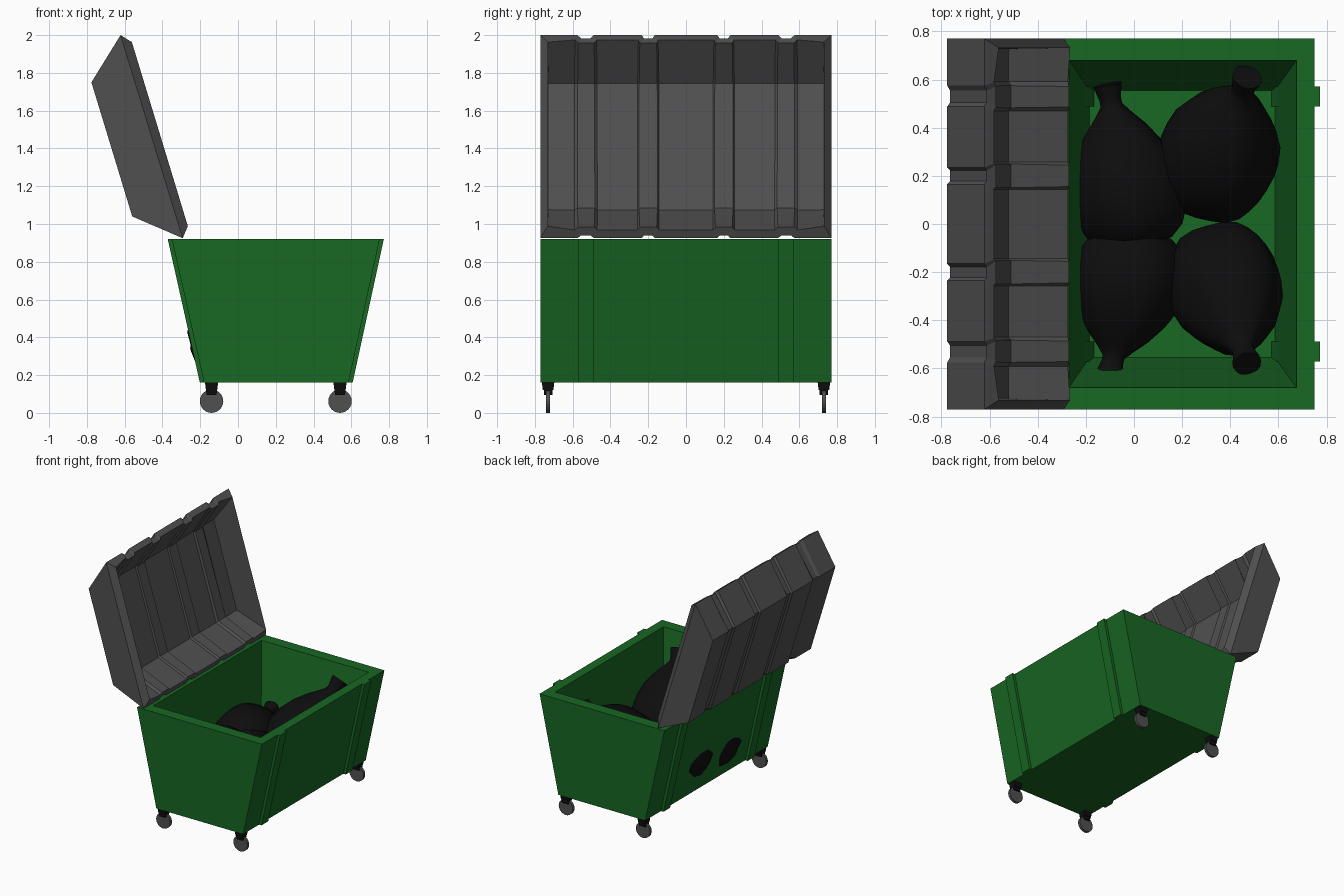
import bpy, bmesh, math
from mathutils import Vector

if "Cube" in bpy.data.objects:
    bpy.data.objects.remove(bpy.data.objects["Cube"])


def material(name, rgb):
    m = bpy.data.materials.new(name)
    m.diffuse_color = (*rgb, 1)
    m.use_nodes = True
    m.node_tree.nodes["Principled BSDF"].inputs["Base Color"].default_value = m.diffuse_color
    return m


GREEN = material("green_plastic", (0.009, 0.135, 0.017))
GREY = material("dark_grey_plastic", (0.08, 0.08, 0.08))
BLACK = material("black_plastic", (0.004, 0.004, 0.004))


def finish(name, bm, mat, recalc=True):
    if recalc:
        bmesh.ops.recalc_face_normals(bm, faces=bm.faces[:])
    me = bpy.data.meshes.new(name)
    bm.to_mesh(me)
    bm.free()
    me.materials.append(mat)
    ob = bpy.data.objects.new(name, me)
    bpy.context.collection.objects.link(ob)
    return ob


def rings_to_mesh(name, rings, mat):
    """Skin a stack of equal-length vertex rings and cap both ends."""
    bm = bmesh.new()
    vs = [[bm.verts.new(p) for p in r] for r in rings]
    n = len(vs[0])
    for a, b in zip(vs, vs[1:]):
        for i in range(n):
            bm.faces.new((a[i], a[(i + 1) % n], b[(i + 1) % n], b[i]))
    bm.faces.new(vs[0][::-1])
    bm.faces.new(vs[-1])
    return finish(name, bm, mat)


def rect(x0, x1, y0, y1, z):
    return [(x0, y0, z), (x1, y0, z), (x1, y1, z), (x0, y1, z)]


# Bin body: outer wall, rim, inner wall and floor
rings_to_mesh("bin_body", [
    rect(-0.18, 0.585, -0.77, 0.77, 0.16),
    rect(-0.35, 0.75, -0.77, 0.77, 0.92),
    rect(-0.27, 0.675, -0.68, 0.68, 0.92),
    rect(-0.185, 0.585, -0.555, 0.555, 0.2)], GREEN)

# Upright ribs on the two long sides
for side, xb, xt, d in (("left", -0.18, -0.35, -0.022), ("right", 0.585, 0.75, 0.022)):
    for y in (-0.53, 0.53):
        rings_to_mesh(f"{side}_rib", [
            rect(xb - d, xb + d, y - 0.042, y + 0.042, 0.16),
            rect(xt - d, xt + d, y - 0.042, y + 0.042, 0.92)], GREEN)

# Lid: ribbed profile swept along y, closed at the ends, then thickened
profile = [(-0.622, 2.0), (-0.776, 1.75), (-0.56, 1.04), (-0.293, 0.925)]
groove = [(0.01, -0.017), (0.012, 0.0), (0.012, 0.012), (0.005, 0.015)]
half = [(0.165, 0), (0.178, 1), (0.222, 1), (0.235, 0),
        (0.488, 0), (0.505, 1), (0.555, 1), (0.575, 0), (0.77, 0)]
stations = [(-y, d) for y, d in reversed(half)] + half
bm = bmesh.new()
rows = [[bm.verts.new((p[0] + d * g[0], y, p[1] + d * g[1]))
         for p, g in zip(profile, groove)] for y, d in stations]
for a, b in zip(rows, rows[1:]):
    for i in range(3):
        bm.faces.new((a[i], b[i], b[i + 1], a[i + 1]))
bm.faces.new(rows[0])
bm.faces.new(rows[-1][::-1])
bm.normal_update()
bm.faces.ensure_lookup_table()
if bm.faces[1].normal.x > 0:
    bmesh.ops.reverse_faces(bm, faces=bm.faces[:])
lid = finish("lid", bm, GREY, recalc=False)
sol = lid.modifiers.new("thickness", "SOLIDIFY")
sol.thickness = 0.047
sol.offset = -1
sol.use_even_offset = True

# Casters: tapered mount, fork block and wheel
for x in (-0.14, 0.54):
    for y in (-0.73, 0.73):
        rings_to_mesh("caster_mount", [
            rect(x - h, x + h, y - w, y + w, z) for h, w, z in
            ((0.026, 0.022, 0.095), (0.03, 0.023, 0.122),
             (0.03, 0.028, 0.122), (0.035, 0.033, 0.162))], BLACK)
        ring = [(x + 0.062 * math.cos(k * math.tau / 24), 0.062 * (1 + math.sin(k * math.tau / 24)))
                for k in range(24)]
        rings_to_mesh("caster_wheel", [[(px, y + s, pz) for px, pz in ring]
                                       for s in (-0.011, 0.011)], GREY)

# Rubbish bags: tied pear shapes with soft creases, settled on the floor
bag_profile = [(0.0, 0.3), (0.02, 0.6), (0.09, 0.83), (0.2, 0.97), (0.33, 1.0), (0.46, 0.94),
               (0.6, 0.77), (0.72, 0.54), (0.81, 0.32), (0.87, 0.19), (0.91, 0.19), (1.0, 0.25)]
bags = [((0.02, -0.09, 0.40), (-0.11, 0.58, 0.46), 0.24),
        ((0.02, -0.03, 0.37), (-0.10, -0.63, 0.46), 0.24),
        ((0.29, 0.12, 0.28), (0.47, 0.61, 0.83), 0.25),
        ((0.33, -0.10, 0.28), (0.47, -0.58, 0.83), 0.24)]
for n, (base, tip, rad) in enumerate(bags):
    base, axis = Vector(base), Vector(tip) - Vector(base)
    turn = axis.to_track_quat('Z', 'Y')
    rings = []
    for t, r in bag_profile:
        ring = []
        for k in range(20):
            a = k * math.tau / 20
            rr = rad * r * (1 + 0.035 * math.sin(5 * a + n + 3 * t))
            p = base + axis * t + turn @ Vector((rr * math.cos(a), rr * math.sin(a), 0))
            p.z = max(p.z, 0.205)
            ring.append(p)
        rings.append(ring)
    bag = rings_to_mesh("rubbish_bag", rings, BLACK)
    bpy.ops.object.select_all(action='DESELECT')
    bag.select_set(True)
    bpy.context.view_layer.objects.active = bag
    bpy.ops.object.shade_smooth_by_angle(angle=math.radians(50))
